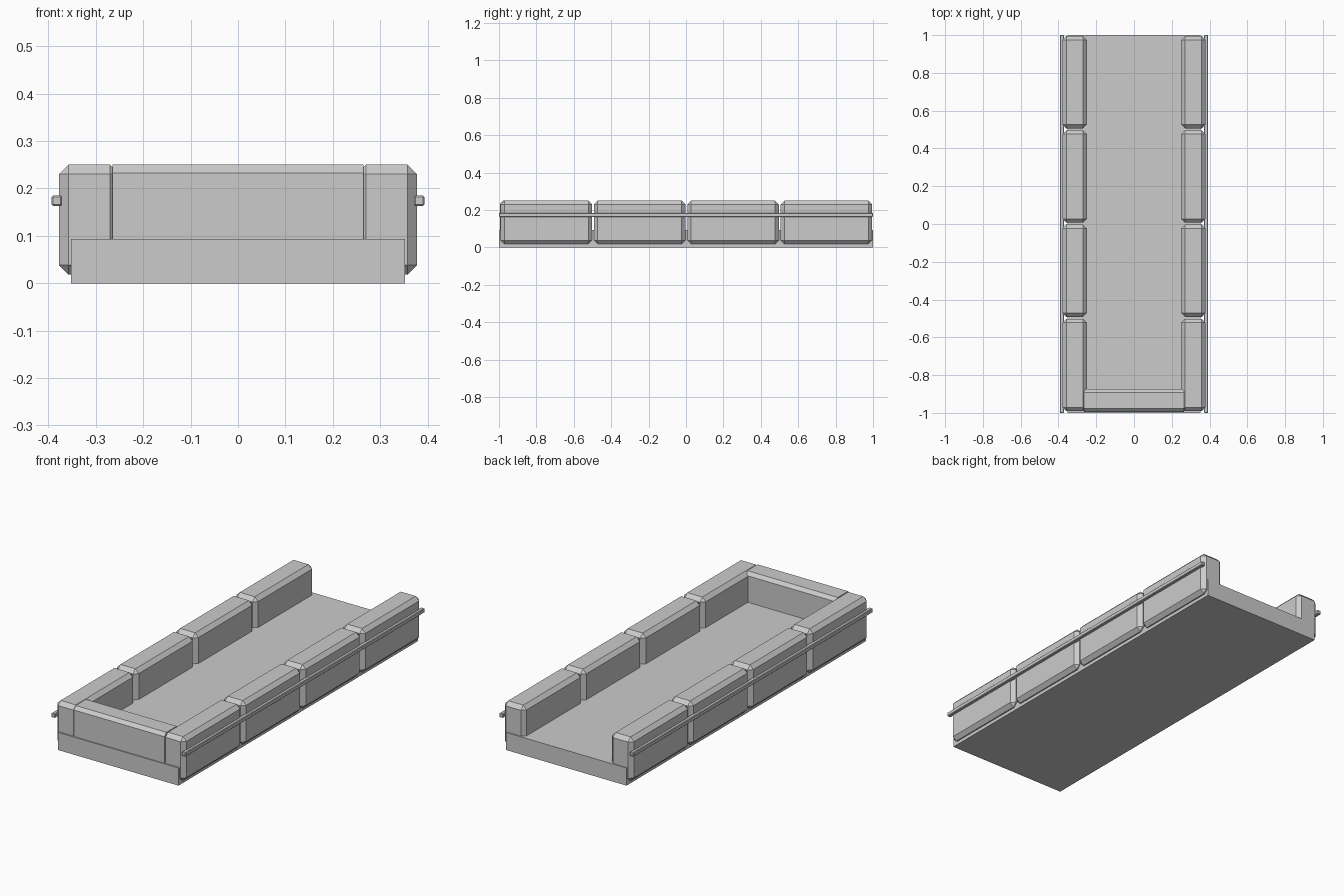
import bpy
import bmesh

cube = bpy.data.objects.get("Cube")
if cube:
    bpy.data.objects.remove(cube, do_unlink=True)

# Single plain grey material
grey = bpy.data.materials.new("plain grey")
grey.use_nodes = True
colour = (0.6, 0.6, 0.6, 1)
grey.diffuse_color = colour
grey.node_tree.nodes["Principled BSDF"].inputs["Base Color"].default_value = colour


def box(name, low, high, chamfer=0.0, edge_rule=None):
    """Box between two corners, with chamfers on edges chosen by a rule."""
    bm = bmesh.new()
    bmesh.ops.create_cube(bm, size=1)
    for v in bm.verts:
        for i in range(3):
            v.co[i] = high[i] if v.co[i] > 0 else low[i]
    if chamfer:
        edges = [e for e in bm.edges if edge_rule is None or edge_rule(e)]
        bmesh.ops.bevel(bm, geom=edges, offset=chamfer, segments=1,
                        profile=0.5, affect='EDGES')
    mesh = bpy.data.meshes.new(name)
    bm.to_mesh(mesh)
    bm.free()
    mesh.materials.append(grey)
    obj = bpy.data.objects.new(name, mesh)
    bpy.context.collection.objects.link(obj)
    return obj


# Floor slab
box("floor_slab", (-0.352, -1, 0), (0.352, 1, 0.093))

# Front panel, chamfered along its two long top edges
PANEL_TOP = 0.25


def long_top_edge(e):
    a, b = (v.co for v in e.verts)
    return min(a.z, b.z) > PANEL_TOP - 0.01 and abs(a.x - b.x) > 0.1


box("front_panel", (-0.265, -0.994, 0.05), (0.265, -0.874, PANEL_TOP),
    0.017, long_top_edge)

# Chamfered side blocks and the rail along each side
PITCH, LENGTH = 0.499, 0.489
for side, label in ((1, "left"), (-1, "right")):
    inner, outer = side * 0.25, side * 0.378
    for i in range(4):
        y = -0.991 + i * PITCH
        box(f"{label}_side_block_{i + 1}",
            (min(inner, outer), y, 0.018),
            (max(inner, outer), y + LENGTH, PANEL_TOP), 0.02)
    inner, outer = side * 0.371, side * 0.393
    box(f"{label}_rail", (min(inner, outer), -1, 0.163),
        (max(inner, outer), 1, 0.185), 0.003)
